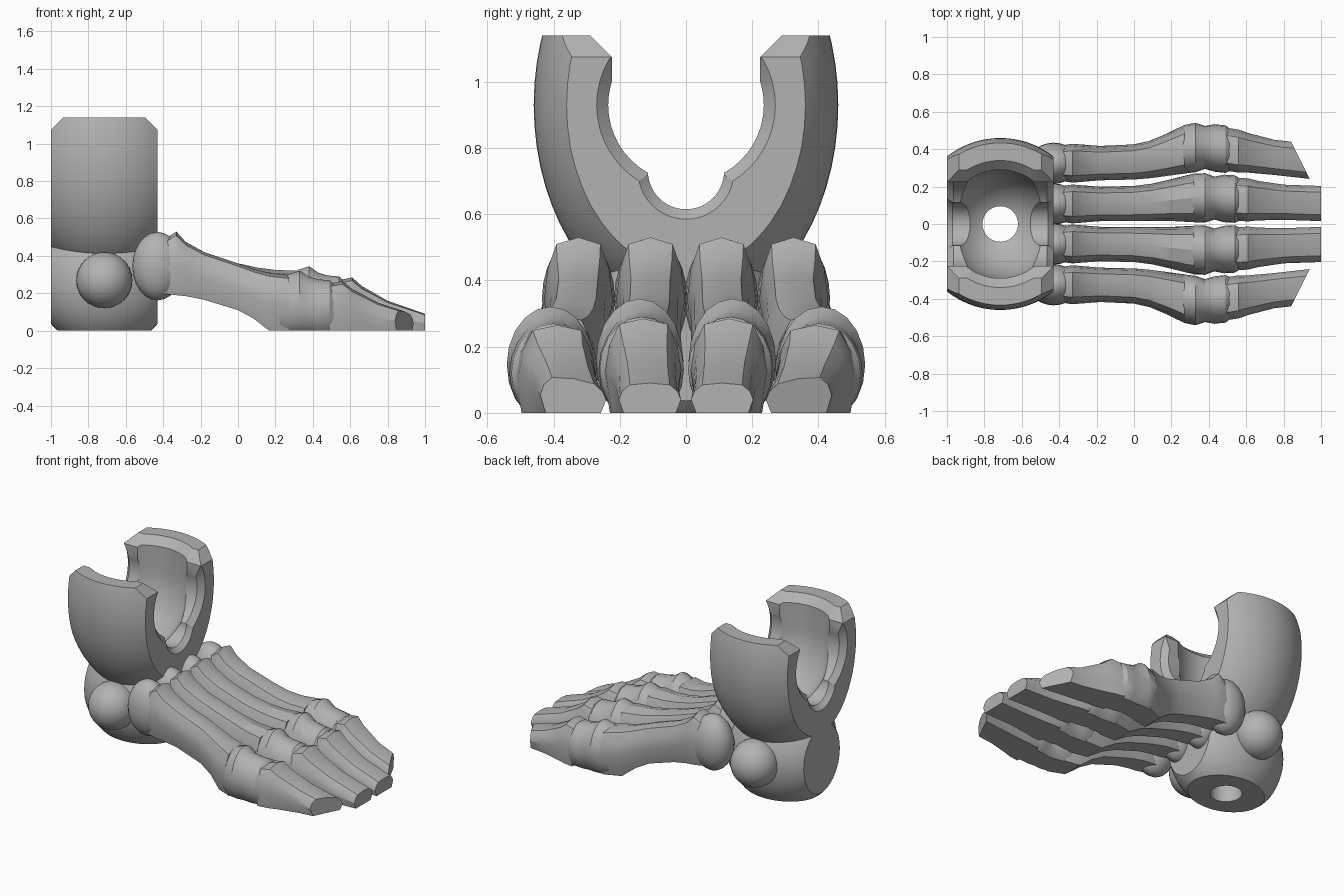
import bpy, bmesh, math
from mathutils import Matrix

if "Cube" in bpy.data.objects:
    bpy.data.objects.remove(bpy.data.objects["Cube"])

SHADE = 0.45
grey = bpy.data.materials.new("bone_grey")
grey.use_nodes = True
grey.diffuse_color = (SHADE, SHADE, SHADE, 1)
grey.node_tree.nodes["Principled BSDF"].inputs["Base Color"].default_value = grey.diffuse_color

CX = -0.715      # ankle axis
HALF = 0.285     # half depth of ankle and cuff
CUP = 0.93       # height of the socket centre
TOP = 1.14       # height of the cuff
UP, DOWN = (0, 0, 1), (0, 0, -1)
FLOOR = [((0, 0, 0), DOWN)]


def clip(bm, point, normal):
    """Cut away what lies beyond a plane and cap the cut."""
    geom = bm.verts[:] + bm.edges[:] + bm.faces[:]
    cut = bmesh.ops.bisect_plane(bm, geom=geom, plane_co=point, plane_no=normal, clear_outer=True)
    edges = [item for item in cut["geom_cut"] if isinstance(item, bmesh.types.BMEdge)]
    if edges:
        bmesh.ops.edgeloop_fill(bm, edges=edges)


def finish(bm, name, planes):
    for point, normal in planes:
        clip(bm, point, normal)
    bmesh.ops.recalc_face_normals(bm, faces=bm.faces)
    mesh = bpy.data.meshes.new(name)
    bm.to_mesh(mesh)
    bm.free()
    mesh.materials.append(grey)
    obj = bpy.data.objects.new(name, mesh)
    bpy.context.collection.objects.link(obj)
    return obj


def activate(obj):
    bpy.ops.object.select_all(action="DESELECT")
    obj.select_set(True)
    bpy.context.view_layer.objects.active = obj


def smooth(obj):
    activate(obj)
    bpy.ops.object.shade_smooth_by_angle(angle=math.radians(28))


def ball(name, centre, radii, planes=(), segments=48):
    bm = bmesh.new()
    bmesh.ops.create_uvsphere(bm, u_segments=segments, v_segments=segments // 2, radius=1)
    scale = Matrix.Diagonal((*radii, 1))
    bmesh.ops.transform(bm, verts=bm.verts, matrix=Matrix.Translation(centre) @ scale)
    return finish(bm, name, planes)


def loft(name, rings, planes=()):
    """Skin a list of equal-length point rings."""
    bm = bmesh.new()
    loops = [[bm.verts.new(point) for point in ring] for ring in rings]
    for a, b in zip(loops, loops[1:]):
        for i in range(len(a)):
            bm.faces.new((a[i - 1], a[i], b[i], b[i - 1]))
    bm.faces.new(loops[0])
    bm.faces.new(loops[-1])
    return finish(bm, name, planes)


def combine(obj, other, operation):
    mod = obj.modifiers.new("combine", "BOOLEAN")
    mod.operation, mod.object, mod.solver = operation, other, "EXACT"
    activate(obj)
    bpy.ops.object.modifier_apply(modifier=mod.name)
    bpy.data.objects.remove(other)


def rounded(x, y, z, width, height, count=20):
    """Elliptical section across x."""
    angles = [math.tau * i / count for i in range(count)]
    return [(x, y + width * math.cos(a), z + height * math.sin(a)) for a in angles]


def faceted(x, y, z, width, height, base=.62):
    """Bone section: flat bottom, widest near the middle, low crest."""
    flank = [(base, -1), (1, -.1), (.89, .45), (.64, .88)]
    right = [(x, y + width * u, z + height * v) for u, v in flank]
    left = [(x, y - width * u, z + height * v) for u, v in reversed(flank)]
    return right + [(x, y, z + height)] + left


def toe_section(x, y, z, width, height):
    return faceted(x, y, z, width, height, .84)


def bore(name, z, radius, bevel):
    """Cutter along x that widens at both end faces."""
    margin = .05
    wide = radius + bevel + margin
    ends = [(-HALF - margin, wide), (bevel - HALF, radius), (HALF - bevel, radius), (HALF + margin, wide)]
    return loft(name, [rounded(CX + dx, 0, z, r, r, 48) for dx, r in ends])


def turned(name, profile):
    """Cutter turned about the ankle axis from radius and height pairs."""
    circle = rounded(0, 0, 0, 1, 1, 48)
    return loft(name, [[(CX + r * u, r * v, z) for _, u, v in circle] for r, z in profile])


# Ankle and cuff: two clipped rounded bodies joined into one
sides = [((CX + s * HALF, 0, 0), (s, 0, 0)) for s in (-1, 1)]
chamfers = [((CX + s * HALF, 0, TOP - .065), (s, 0, 1)) for s in (-1, 1)]
ankle = ball("ankle_cuff", (CX, 0, .26), (.37, .3, .352), sides + FLOOR + [((0, 0, .54), UP)])
cuff = ball("cuff", (CX, 0, CUP), (.46, .46, .64),
            sides + [((0, 0, .34), DOWN), ((0, 0, TOP), UP)] + chamfers, 64)
combine(ankle, cuff, "UNION")

# Cross bore, lower notch, open slot, deep round socket and vertical hole
combine(ankle, bore("cross_bore", CUP, .235, .035), "DIFFERENCE")
combine(ankle, bore("notch", .73, .115, .03), "DIFFERENCE")
half_slot = [(.224, CUP), (.224, TOP - .065), (.31, TOP + .02)]
slot = half_slot + [(-y, z) for y, z in reversed(half_slot)]
combine(ankle, loft("slot", [[(CX + s, y, z) for y, z in slot] for s in (-.4, .4)]), "DIFFERENCE")
bowl = [(.29 * math.sin(a), CUP - .38 * math.cos(a)) for a in (math.pi * i / 24 for i in range(1, 13))]
combine(ankle, turned("socket", bowl + [(.29, TOP - .05), (.36, TOP + .02)]), "DIFFERENCE")
combine(ankle, turned("hole", [(.095, -.1), (.095, 1)]), "DIFFERENCE")
smooth(ankle)

# Stations along a toe row: x, half width, bottom, top
BONE = [(-.42, .09, .2, .47), (-.33, .104, .19, .53), (-.28, .1, .185, .475), (-.18, .092, .165, .42),
        (0, .094, .11, .36), (.1, .1, .065, .338), (.2, .112, 0, .325), (.32, .13, 0, .32)]
KNUCKLE = [(.26, .1, -.03, .28), (.32, .13, -.03, .325), (.38, .132, -.03, .345), (.43, .115, -.03, .31),
           (.48, .127, -.03, .295), (.54, .127, -.03, .29), (.6, .09, -.03, .24)]
TOE = [(.54, .115, 0, .27), (.61, .115, 0, .285), (.66, .106, 0, .24), (.8, .094, 0, .16), (1, .094, 0, .09)]


def row(stations, section, side, root, splay, shift, lift):
    """Place sections along the bowed centre line of one toe row."""
    rings = []
    for x, width, bottom, top in stations:
        front = min(max(x / .3, 0), 1)
        x -= shift * front
        top *= 1 - (1 - lift) * front
        reach = .22 if x < .35 else .4
        y = root + splay * math.exp(-((x - .35) / reach) ** 2)
        rings.append(section(x, side * y, (bottom + top) / 2, width, (top - bottom) / 2))
    return rings


for place, side in (("rear", 1), ("front", -1)):
    # Two rows on each side; the outer one bows outwards and ends in a slanted tip
    for kind, root, splay, shift, lift in (("inner", .107, .033, 0, 1), ("outer", .325, .085, .05, .93)):
        label = place + "_" + kind
        form = (side, root, splay, shift, lift)
        tip = [((.93, side * .26, 0), (2, side, 0))] if kind == "outer" else []
        smooth(ball(label + "_root_joint", (-.43, side * root, .345), (.135, .11, .183), segments=24))
        smooth(loft(label + "_long_bone", row(BONE, faceted, *form)))
        smooth(loft(label + "_knuckle", row(KNUCKLE, rounded, *form), FLOOR))
        smooth(loft(label + "_toe", row(TOE, toe_section, *form), tip))
    # Round ankle knob
    smooth(ball(place + "_ankle_knob", (CX, side * .295, .27), (.15, .15, .15), segments=32))
